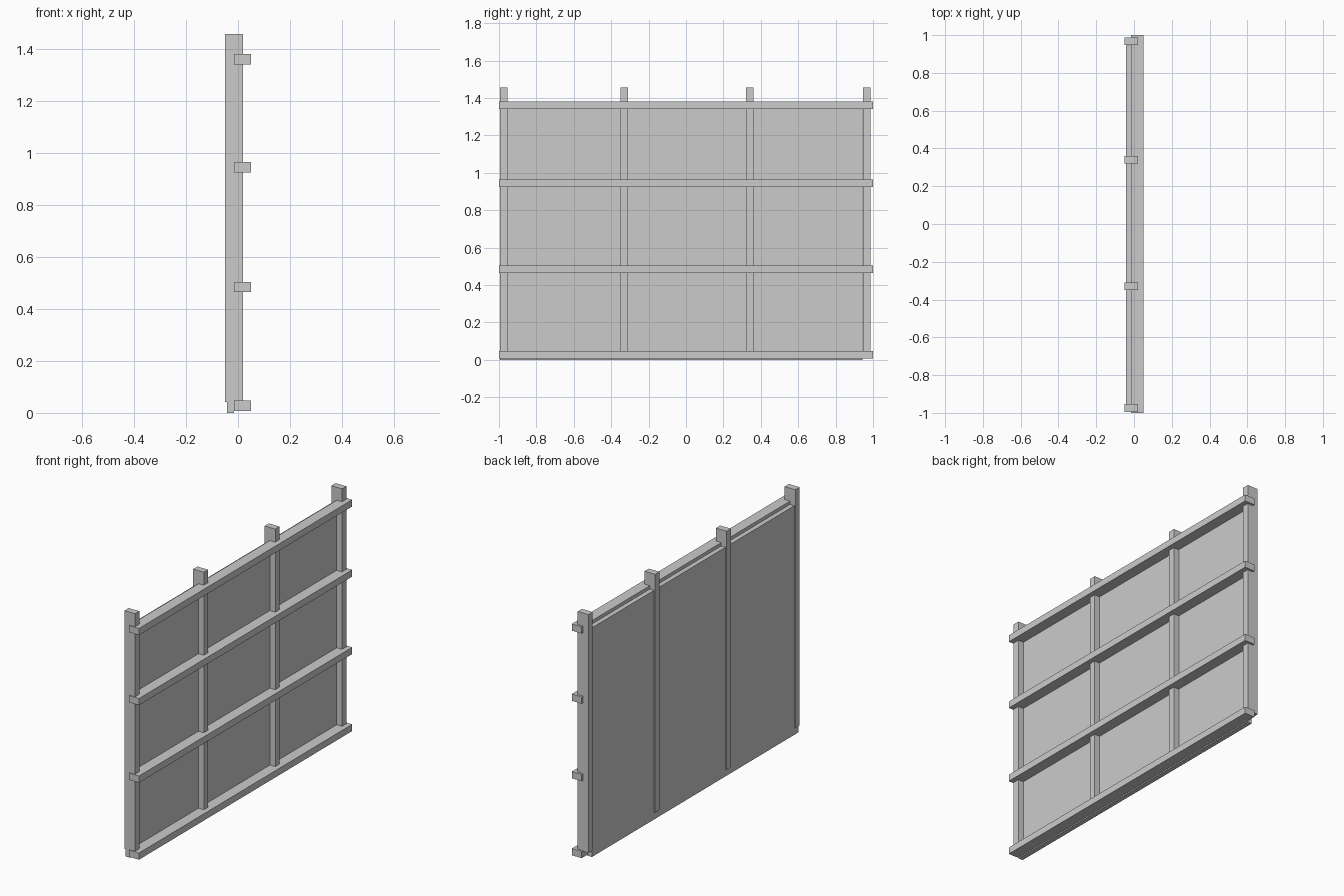
import bpy

if "Cube" in bpy.data.objects:
    bpy.data.objects.remove(bpy.data.objects["Cube"])


def box(name, x, y, z):
    """Axis-aligned box from (min, max) ranges."""
    bpy.ops.mesh.primitive_cube_add(
        size=1, location=[(a + b) / 2 for a, b in (x, y, z)])
    ob = bpy.context.object
    ob.name = name
    ob.scale = [b - a for a, b in (x, y, z)]
    bpy.ops.object.transform_apply(location=False, rotation=False, scale=True)
    return ob


# Thin backing sheet
box("panel", (-0.043, -0.015), (-0.994, 0.944), (0.0, 1.36))

# Upright posts, standing above the top rail
for i, y in enumerate((-0.974, -0.329, 0.341, 0.967)):
    box(f"post_{i + 1}", (-0.05, 0.02), (y - 0.02, y + 0.02), (0.042, 1.457))

# Horizontal rails across the posts
for i, z in enumerate((0.027, 0.484, 0.944, 1.36)):
    box(f"rail_{i + 1}", (-0.015, 0.05), (-1.0, 1.0), (z - 0.02, z + 0.02))
